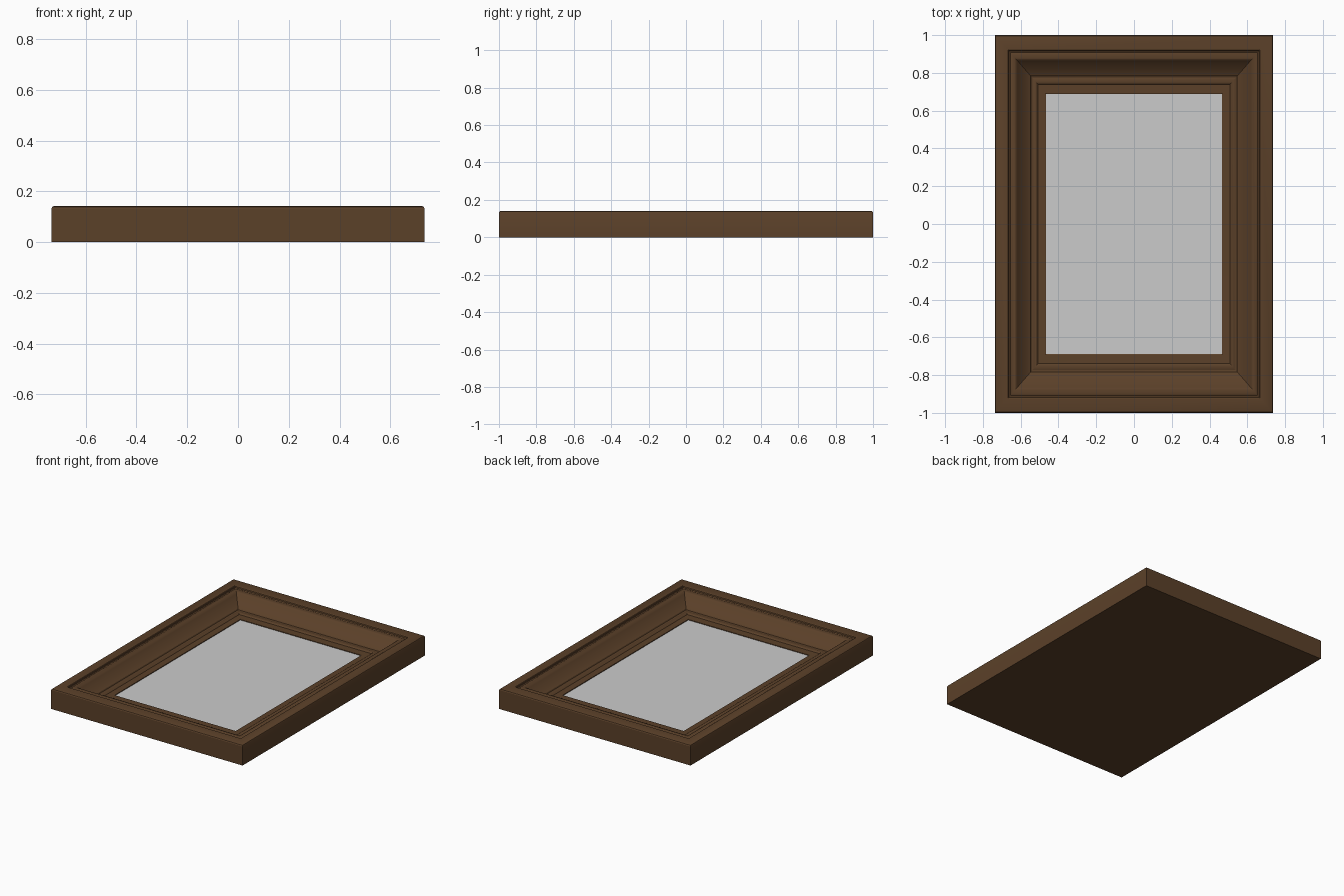
import bpy, bmesh

if "Cube" in bpy.data.objects:
    bpy.data.objects.remove(bpy.data.objects["Cube"])

HALF_X, HALF_Y = 0.735, 1.0
STRETCH = 1.15          # mouldings are a little wider along y
PANEL_Z = 0.042


def material(name, color):
    m = bpy.data.materials.new(name)
    m.diffuse_color = color
    m.use_nodes = True
    m.node_tree.nodes["Principled BSDF"].inputs["Base Color"].default_value = m.diffuse_color
    return m


def finish(name, bm, mat=None):
    bmesh.ops.recalc_face_normals(bm, faces=bm.faces)
    me = bpy.data.meshes.new(name)
    bm.to_mesh(me)
    bm.free()
    ob = bpy.data.objects.new(name, me)
    bpy.context.collection.objects.link(ob)
    if mat:
        me.materials.append(mat)
    return ob


def ring(bm, x, z):
    """Rectangular loop of the moulding at half-width x and height z."""
    y = HALF_Y - (HALF_X - x) * STRETCH
    return [bm.verts.new((sx * x, sy * y, z))
            for sx, sy in ((-1, -1), (1, -1), (1, 1), (-1, 1))]


# Moulding cross-section, from outer foot to inner lip
profile = [
    (0.735, 0.0), (0.735, 0.132), (0.732, 0.138), (0.726, 0.141),
    (0.668, 0.141), (0.664, 0.138), (0.662, 0.130), (0.655, 0.127),
    (0.651, 0.130), (0.645, 0.132), (0.628, 0.131), (0.622, 0.127),
    (0.616, 0.119), (0.600, 0.102), (0.580, 0.084), (0.560, 0.070),
    (0.550, 0.065), (0.546, 0.058), (0.538, 0.056), (0.528, 0.060),
    (0.518, 0.060), (0.511, 0.056), (0.508, 0.052), (0.468, 0.051),
    (0.465, 0.049), (0.465, PANEL_Z),
]

# Mitred frame with closed back
wood = material("dark_wood", (0.105, 0.052, 0.022, 1))
bm = bmesh.new()
rings = [ring(bm, x, z) for x, z in profile]
for a, b in zip(rings, rings[1:]):
    for i in range(4):
        j = (i + 1) % 4
        bm.faces.new((a[i], a[j], b[j], b[i]))
bm.faces.new(rings[0][::-1])
# temporary floor makes the shell closed so normals resolve outward
floor = bm.faces.new(rings[-1])
bmesh.ops.recalc_face_normals(bm, faces=bm.faces)
frame = finish("picture_frame", bm, wood)
bpy.context.view_layer.objects.active = frame
frame.select_set(True)
bpy.ops.object.shade_smooth_by_angle(angle=0.5)

# Plain grey picture panel, resting just on the frame floor
bm = bmesh.new()
panel_face = bm.faces.new(ring(bm, 0.465, PANEL_Z + 0.002))
panel = finish("picture_panel", bm)
if panel.data.polygons[0].normal.z < 0:
    panel.data.flip_normals()
